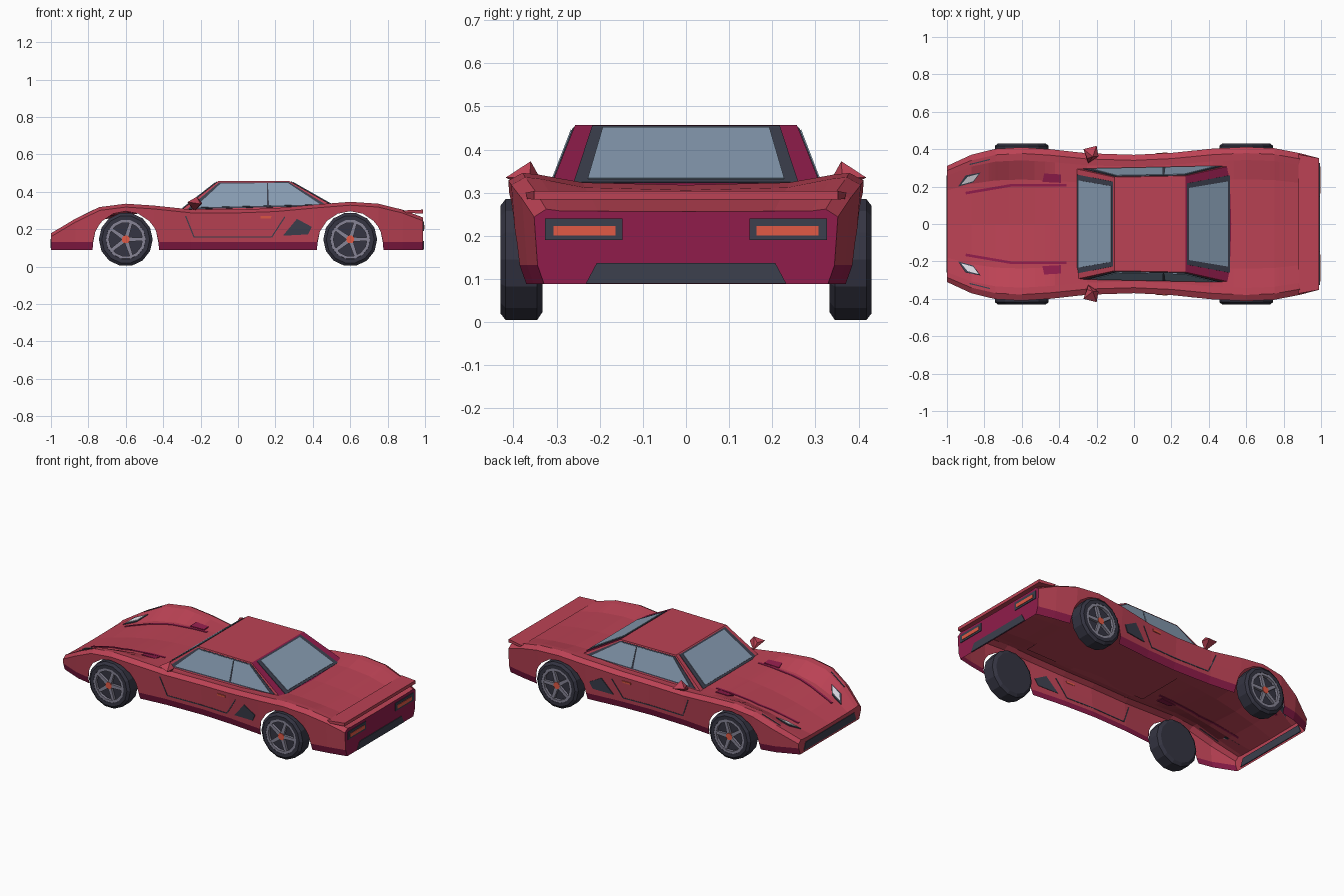
import bpy, bmesh, math
from mathutils import Vector as V
from mathutils.bvhtree import BVHTree

if "Cube" in bpy.data.objects:
    bpy.data.objects.remove(bpy.data.objects["Cube"])


def mat(name, r, g, b):
    m = bpy.data.materials.new(name)
    m.diffuse_color = (r, g, b, 1)
    m.use_nodes = True
    m.node_tree.nodes["Principled BSDF"].inputs["Base Color"].default_value = m.diffuse_color
    return m


RED = mat("red_paint", .50, .055, .09)
MAROON = mat("maroon_paint", .28, .012, .07)
DARK = mat("dark_trim", .045, .05, .075)
TYRE = mat("tyre_rubber", .035, .035, .055)
GLASS = mat("glass", .24, .33, .44)
METAL = mat("wheel_metal", .24, .23, .30)
ORANGE = mat("orange_red", .75, .10, .06)
WHITE = mat("lamp_white", .7, .68, .74)


def finish(name, bm, *mats):
    bmesh.ops.remove_doubles(bm, verts=bm.verts, dist=1e-4)
    bmesh.ops.recalc_face_normals(bm, faces=bm.faces)
    me = bpy.data.meshes.new(name)
    bm.to_mesh(me)
    ob = bpy.data.objects.new(name, me)
    bpy.context.collection.objects.link(ob)
    for m in mats:
        me.materials.append(m)
    return ob


def prism(bm, front, back):
    """Closed solid between two matching polygons."""
    a = [bm.verts.new(p) for p in front]
    b = [bm.verts.new(p) for p in back]
    bm.faces.new(a)
    bm.faces.new(b[::-1])
    for i in range(len(a)):
        j = (i + 1) % len(a)
        bm.faces.new((a[i], b[i], b[j], a[j]))


# ---- body shell, lofted along x: x, half width, shoulder z, centre z
TABLE = [(-1, .31, .178, .17), (-.87, .37, .255, .213), (-.74, .402, .318, .247), (-.6, .41, .336, .275),
         (-.45, .40, .326, .293), (-.25, .378, .305, .305), (0, .37, .305, .31), (.2, .38, .312, .315),
         (.42, .403, .332, .318), (.6, .412, .346, .318), (.75, .405, .336, .306), (.88, .38, .304, .285),
         (.99, .352, .262, .256)]
AXLES, ARCH_R, ARCH_Z = (-.6, .6), .176, .12


def station(x):
    for a, b in zip(TABLE, TABLE[1:]):
        if x <= b[0] + 1e-6:
            t = (x - a[0]) / (b[0] - a[0])
            return [p + (q - p) * t for p, q in zip(a, b)]


def section(x):
    _, w, zs, zc = station(x)
    arch = 0
    for c in AXLES:
        if abs(x - c) <= ARCH_R + 1e-5:
            arch = ARCH_Z + math.sqrt(max(0, ARCH_R ** 2 - (x - c) ** 2))
    ze = zs - .018
    z1, z0 = max(.132, arch), max(.088, arch)
    zm = (ze + z1) / 2
    side = lambda z: w * (1 - .2 * (ze - z))
    half = [(.58 * w, zc + .2 * (zs - zc)), (.83 * w, zs - .004), (.92 * w, zs), (w, ze), (side(zm), zm),
            (side(z1), z1), (side(z1) - .35 * (z1 - z0), z0)]
    return [(x, -y, z) for y, z in half[::-1]] + [(x, 0, zc)] + [(x, y, z) for y, z in half]


xs = {r[0] for r in TABLE}
for c in AXLES:
    xs |= {round(c + ARCH_R * math.cos(k * math.pi / 8), 5) for k in range(9)}
    xs |= {c - ARCH_R - .001, c + ARCH_R + .001}
bm = bmesh.new()
rows = [[bm.verts.new(p) for p in section(x)] for x in sorted(xs)]
for a, b in zip(rows, rows[1:]):
    for i in range(14):
        f = bm.faces.new((a[i], a[i + 1], b[i + 1], b[i]))
        f.material_index = int(i in (0, 13))
bm.faces.new(rows[0])
bm.faces.new(rows[-1]).material_index = 1
bmesh.ops.dissolve_degenerate(bm, edges=bm.edges, dist=1e-5)
bm.normal_update()
tree = BVHTree.FromBMesh(bm)
finish("body_shell", bm, RED, MAROON)


# ---- panels laid on the body, mirrored left and right
def on_body(u, v, axis, off):
    if axis == 'z':
        hit = tree.ray_cast(V((u, v, 1)), V((0, 0, -1)))[0]
        return hit + V((0, 0, off))
    hit = tree.ray_cast(V((u, 1, v)), V((0, -1, 0)))[0]
    return hit + V((0, off, 0))


def decal(name, polys, axis, m, off=.005):
    bm = bmesh.new()
    for pts in polys:
        f = [on_body(u, v, axis, off) for u, v in pts]
        b = [on_body(u, v, axis, -.002) for u, v in pts]
        for s in (1, -1):
            prism(bm, [(p.x, p.y * s, p.z) for p in f], [(p.x, p.y * s, p.z) for p in b])
    return finish(name, bm, m)


def strip(path, width, n=6):
    out = []
    for a, b in zip(path, path[1:]):
        a, b = V(a), V(b)
        d = (b - a).normalized() * width / 2
        side = V((-d.y, d.x))
        for i in range(n):
            p, q = a.lerp(b, i / n), a.lerp(b, (i + 1) / n)
            out.append([p + side, q + side, q - side, p - side])
    return out


decal("hood_grooves", strip([(-.9, .165), (-.65, .208), (-.36, .208)], .014), 'z', MAROON, .003)
decal("hood_vents", [[(-.49, .225), (-.39, .22), (-.39, .265), (-.48, .27)]], 'z', MAROON)
decal("headlight_surrounds", [[(-.94, .20), (-.86, .222), (-.82, .275), (-.90, .26)]], 'z', DARK)
decal("headlights", [[(-.925, .21), (-.86, .228), (-.83, .268), (-.89, .252)]], 'z', WHITE, .009)
decal("fender_lines", strip([(-.88, .318), (-.77, .345)], .006, 3), 'z', DARK, .003)
decal("door_lines", strip([(-.28, .27), (-.235, .157), (.18, .157), (.25, .265)], .006), 'y', DARK, .002)
decal("door_handles", [[(.12, .258), (.175, .258), (.18, .27), (.12, .27)]], 'y', ORANGE)
decal("side_intakes", [[(.24, .165), (.375, .172), (.395, .212), (.315, .255)]], 'y', DARK)

# ---- cabin
F0, R0 = (-.31, .295, .297), (.52, .312, .318)
F1, R1 = (-.105, .25, .457), (.275, .257, .457)
neg = lambda p: (p[0], -p[1], p[2])
bm = bmesh.new()
prism(bm, [F0, R0, R1, F1], [neg(p) for p in (F0, R0, R1, F1)])
bm.faces.ensure_lookup_table()
for f in bm.faces:
    if f.calc_center_median().x > .35:
        f.material_index = 1
finish("cabin", bm, RED, MAROON)


def pane(name, quad, polys, off, m):
    """Panels placed on a cabin face by (u, v) from 0 to 1."""
    a, b, c, d = map(V, quad)
    n = (b - a).cross(d - a).normalized()
    if n.dot((a + b + c + d) / 4 - V((.1, 0, .33))) < 0:
        n = -n
    bm = bmesh.new()
    for uv in polys:
        pts = [a.lerp(b, u).lerp(d.lerp(c, u), v) for u, v in uv]
        prism(bm, [p + n * off for p in pts], [p - n * .003 for p in pts])
    finish(name, bm, m)


box = lambda u0, u1, v0, v1: [(u0, v0), (u1, v0), (u1, v1), (u0, v1)]
for side, q in (("left", [F0, R0, R1, F1]), ("right", [neg(p) for p in (F0, R0, R1, F1)])):
    pane(side + "_window_frame", q, [box(.035, .965, .05, .95)], .003, DARK)
    pane(side + "_windows", q, [[(.075, .1), (.565, .1), (.66, .91), (.075, .91)],
                                [(.58, .1), (.93, .1), (.93, .91), (.675, .91)]], .006, GLASS)
for name, q, e in (("windscreen", [F0, neg(F0), neg(F1), F1], .05), ("rear_window", [R0, neg(R0), neg(R1), R1], .08)):
    pane(name + "_frame", q, [box(e, 1 - e, .03, .97)], .003, DARK)
    pane(name, q, [box(e + .05, .95 - e, .08, .93)], .006, GLASS)


# ---- flat parts on nose and tail
def plate(name, x0, x1, polys, m):
    bm = bmesh.new()
    for p in polys:
        prism(bm, [(x0, y, z) for y, z in p], [(x1, y, z) for y, z in p])
    finish(name, bm, m)


def pair(y0, y1, z0, z1):
    return [[(s * y0, z0), (s * y1, z0), (s * y1, z1), (s * y0, z1)] for s in (1, -1)]


plate("tail_light_housings", .985, .994, pair(.147, .327, .19, .24), DARK)
plate("tail_lights", .985, .997, pair(.163, .307, .201, .223), ORANGE)
plate("rear_diffuser", .985, .994, [[(-.232, .09), (.232, .09), (.207, .137), (-.207, .137)]], DARK)
plate("front_grille", -1.003, -.995, [[(-.26, .10), (.26, .10), (.24, .148), (-.24, .148)]], DARK)

# ---- rear spoiler
bm = bmesh.new()
prof = [(.88, .372, .300), (.988, .352, .304), (.988, .352, .284), (.90, .368, .286)]
prism(bm, prof, [neg(p) for p in prof])
finish("rear_spoiler", bm, RED)

# ---- door mirrors
bm = bmesh.new()
for s in (1, -1):
    pts = [(-.27, .40, .345), (-.2, .418, .335), (-.19, .362, .337), (-.245, .325, .31),
           (-.22, .36, .373), (-.25, .35, .345), (-.23, .34, .298)]
    vs = [bm.verts.new((x, y * s, z)) for x, y, z in pts]
    bmesh.ops.convex_hull(bm, input=vs)
finish("door_mirrors", bm, RED)


# ---- wheels
def lathe(name, prof, cx, s, m, n=14, closed=False):
    bm = bmesh.new()
    rings = []
    for y, r in prof:
        rings.append([bm.verts.new((cx + r * math.sin((i + .5) * math.tau / n), s * y,
                                    .145 + r * math.cos((i + .5) * math.tau / n))) for i in range(n)])
    for a, b in zip(rings, rings[1:] + (rings[:1] if closed else [])):
        for i in range(n):
            bm.faces.new((a[i], a[i - 1], b[i - 1], b[i]))
    if not closed:
        bm.faces.new(rings[0])
        bm.faces.new(rings[-1])
    finish(name, bm, m)


for end, cx in (("front", AXLES[0]), ("rear", AXLES[1])):
    for side, s in (("left", 1), ("right", -1)):
        w = end + "_" + side
        lathe(w + "_tyre", [(.333, .125), (.345, .144), (.418, .144), (.43, .128), (.43, .106), (.412, .10)],
              cx, s, TYRE)
        lathe(w + "_rim", [(.41, .106), (.429, .106), (.429, .09), (.41, .09)], cx, s, METAL, closed=True)
        lathe(w + "_hub", [(.41, .022), (.43, .022)], cx, s, ORANGE, n=8)
        bm = bmesh.new()
        for k in range(5):
            t = k * math.tau / 5 + .3
            d, p = V((math.sin(t), 0, math.cos(t))), V((math.cos(t), 0, -math.sin(t)))
            c = V((cx, 0, .145))
            q = [c + d * r + p * h for r, h in ((.01, .012), (.095, .009), (.095, -.009), (.01, -.012))]
            prism(bm, [v + V((0, s * .427, 0)) for v in q], [v + V((0, s * .41, 0)) for v in q])
        finish(w + "_spokes", bm, METAL)
